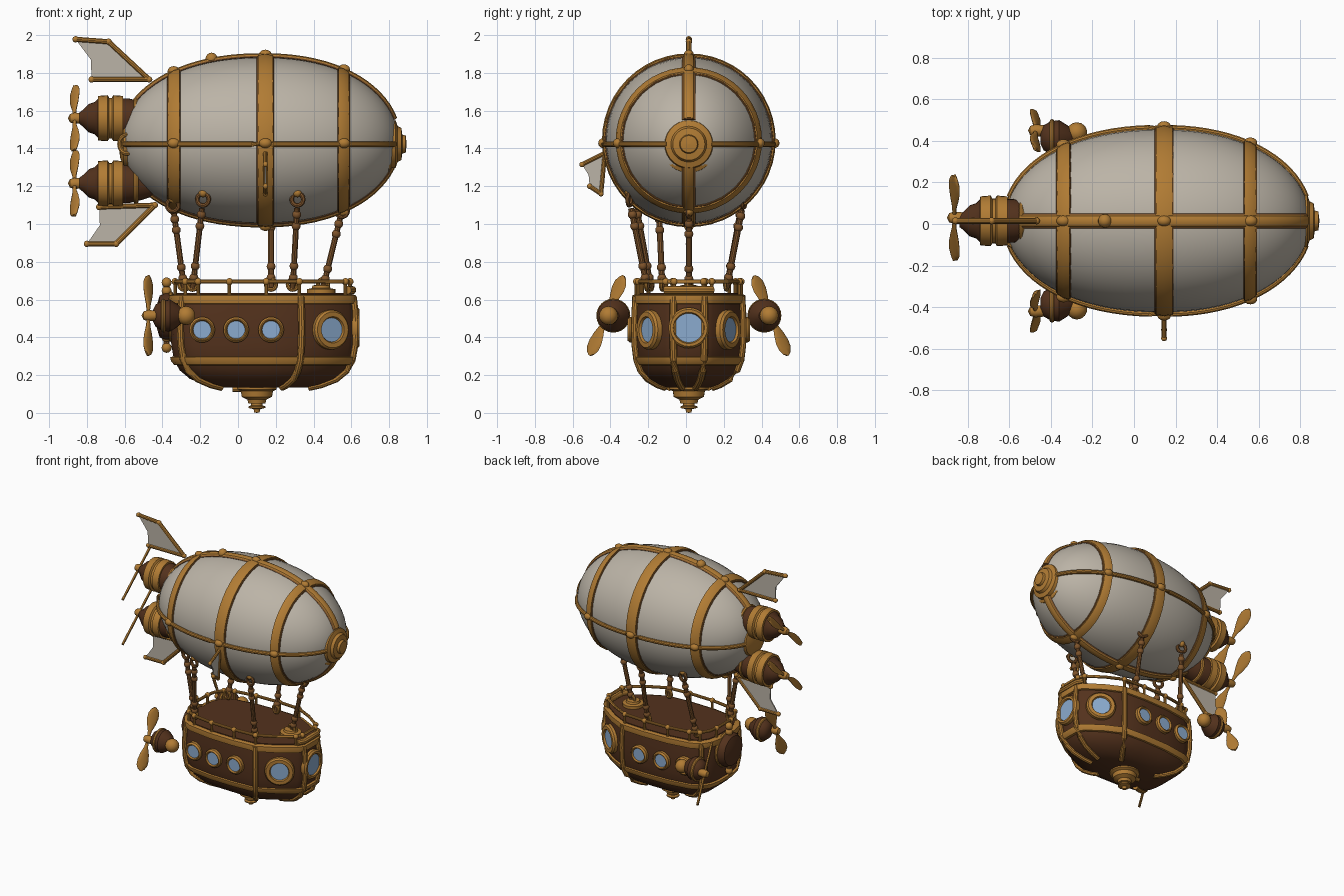
import bpy, bmesh, math
from mathutils import Vector, Matrix

if "Cube" in bpy.data.objects:
    bpy.data.objects.remove(bpy.data.objects["Cube"])

Y0, ZC, XC = 0.015, 1.443, 0.13      # centre lines of the envelope

def material(name, rgb):
    m = bpy.data.materials.new(name)
    m.diffuse_color = (*rgb, 1)
    m.use_nodes = True
    m.node_tree.nodes["Principled BSDF"].inputs["Base Color"].default_value = m.diffuse_color
    return m

GOLD = material("brass", (0.44, 0.20, 0.034))
GREY = material("canvas", (0.50, 0.455, 0.385))
BROWN = material("dark_wood", (0.088, 0.032, 0.012))
ROPE = material("old_bronze", (0.21, 0.088, 0.024))
BLUE = material("glass", (0.26, 0.41, 0.62))

def circle(n):
    return [(math.cos(2 * math.pi * i / n), math.sin(2 * math.pi * i / n)) for i in range(n)]

def finish(name, bm, mat, angle=35):
    bmesh.ops.recalc_face_normals(bm, faces=bm.faces)
    me = bpy.data.meshes.new(name)
    bm.to_mesh(me)
    bm.free()
    me.materials.append(mat)
    me.polygons.foreach_set("use_smooth", [True] * len(me.polygons))
    me.set_sharp_from_angle(angle=math.radians(angle))
    ob = bpy.data.objects.new(name, me)
    bpy.context.collection.objects.link(ob)

def loft(name, rings, mat, closed=False):
    """Skin equal-sized rings of points; cap the ends unless closed."""
    bm = bmesh.new()
    rs = [[bm.verts.new(p) for p in r] for r in rings]
    n = len(rs[0])
    for a, b in zip(rs, rs[1:] + (rs[:1] if closed else [])):
        for i in range(n):
            bm.faces.new((a[i], a[(i + 1) % n], b[(i + 1) % n], b[i]))
    if not closed:
        bm.faces.new(rs[0])
        bm.faces.new(rs[-1])
    finish(name, bm, mat)

def lathe(name, prof, loc, axis, mat, n=28, closed=False):
    """Turn (radius, height) points round an axis."""
    q = Vector(axis).to_track_quat('Z', 'Y')
    loft(name, [[Vector(loc) + q @ Vector((max(r, .001) * c, max(r, .001) * s, h)) for c, s in circle(n)]
                for r, h in prof], mat, closed)

def tube(name, pts, r, mat, closed=False, flat=(1, 1, 1)):
    """Round bar along a path; flat stretches the section per world axis."""
    pts = [Vector(p) for p in pts]
    m, rings, stretch = len(pts), [], Matrix.Diagonal(flat)
    for i, p in enumerate(pts):
        a = pts[i - 1] if (i or closed) else p
        b = pts[(i + 1) % m] if (i < m - 1 or closed) else p
        d = (b - a).normalized()
        ref = Vector((0, 1, 0)) if abs(d.z) >= 0.8 or abs(d.y) < 1e-4 else Vector((0, 0, 1))
        u = (ref - d * ref.dot(d)).normalized()
        v = d.cross(u)
        rings.append([p + stretch @ ((u * c + v * s) * r) for c, s in circle(10)])
    loft(name, rings, mat, closed)

def ball(name, loc, r, mat, scale=(1, 1, 1)):
    bm = bmesh.new()
    bmesh.ops.create_uvsphere(bm, u_segments=14, v_segments=8, radius=r)
    bmesh.ops.transform(bm, matrix=Matrix.Translation(loc) @ Matrix.Diagonal((*scale, 1)), verts=bm.verts)
    finish(name, bm, mat, 60)

def torus(name, loc, axis, R, r, mat):
    lathe(name, [(R + r * c, r * s) for c, s in circle(8)], loc, axis, mat, 24, True)

# ---------- envelope ----------
def rad(x):
    a = 0.75 if x < XC else 0.718
    return 0.44 * math.sqrt(max(0, 1 - (abs(x - XC) / a) ** 2.2))

xs = [XC + (0.75 if c < 0 else 0.718) * c for c in [-math.cos(math.pi * i / 40) for i in range(41)]]
lathe("envelope", [(rad(x), x) for x in xs], (0, Y0, ZC), (1, 0, 0), GREY, 48)
for x, w in ((-0.34, .06), (.145, .08), (.56, .054)):
    a, b = x - w / 2, x + w / 2
    lathe("envelope_band", [(rad(a) - .02, a), (rad(a) + .014, a), (rad(x) + .02, x), (rad(b) + .014, b),
                            (rad(b) - .02, b)], (0, Y0, ZC), (1, 0, 0), GOLD, 48, True)
    for e in (a, b):   # dark stitched seams beside each band
        torus("band_seam", (e, Y0, ZC), (1, 0, 0), rad(e) + .003, .006, ROPE)
    for k in range(4):  # joints where bands and ribs cross
        t, R = k * math.pi / 2, rad(x) + .014
        ball("band_joint", (x, Y0 + R * math.cos(t), ZC - .015 * (k % 2 == 0) + R * math.sin(t)),
             .026, GOLD, (1.3, 1, 1))
rib_x = [x for x in xs if -.607 < x < .83]
for s in (1, -1):
    tube("keel_rib", [(x, Y0, ZC + s * (rad(x) + .006)) for x in rib_x], .016, GOLD, flat=(1, 1.9, 1))
    tube("keel_seam", [(x, Y0, ZC + s * (rad(x) + .001)) for x in rib_x], .012, ROPE, flat=(1, 3, 1))
    tube("side_rib", [(x, Y0 + s * (rad(x) + .008), ZC - .02) for x in rib_x], .015, GOLD)
ball("keel_block", (-.14, Y0, ZC + rad(-.14) + .015), .033, GOLD)
# nose cap and tail ring
lathe("nose_cap", [(.10, .77), (.155, .785), (.15, .80), (.13, .81), (.125, .835), (.095, .845), (.085, .865),
                   (.05, .87), (.045, .888), (0, .893)], (0, Y0, ZC - .02), (1, 0, 0), GOLD)
lathe("tail_cap", [(.13, -.57), (.12, -.605), (.07, -.625), (0, -.63)], (0, Y0, ZC - .02), (1, 0, 0), GOLD)
torus("tail_ring", (-.585, Y0 - .12, ZC - .02), (-.6, -1, 0), .05, .012, GOLD)

# ---------- propellers and engines ----------
def propeller(name, hub, ang, length, width, pitch):
    """Two pitched blades in the yz plane."""
    hub = Vector(hub)
    up = Vector((0, math.cos(ang), math.sin(ang)))
    chord = (Vector((1, 0, 0)).cross(up) * .8 + Vector((.6 * pitch, 0, 0))).normalized()
    nrm = up.cross(chord)
    for d in (up, -up):
        loft(name + "_blade", [[hub + d * length * f + chord * width / 2 * w * c + nrm * .009 * s
                                for c, s in circle(12)] for f, w in
                               ((.05, .22), (.25, .35), (.45, .75), (.65, 1), (.82, .95), (.94, .6), (1, .12))], GOLD)
    lathe(name + "_hub", [(0, -.035), (.022, -.025), (.03, 0), (.026, .04), (.02, .07)], hub, (1, 0, 0), GOLD, 16)

for z in (1.56, 1.215):
    o = (0, Y0, z)
    lathe("tail_engine", [(.05, -.40), (.085, -.5), (.105, -.58), (.105, -.74), (.085, -.76), (.075, -.79),
                          (.045, -.82), (.03, -.84)], o, (1, 0, 0), BROWN)
    lathe("tail_engine_band", [(.08, -.61), (.118, -.61), (.122, -.66), (.108, -.668), (.108, -.682),
                               (.122, -.69), (.118, -.74), (.08, -.745)], o, (1, 0, 0), GOLD)
    torus("tail_engine_collar", (-.54, Y0, z), (1, 0, 0), .095, .014, GOLD)
    propeller("tail_propeller", (-.865, Y0 + .015, z), math.atan2(.175, .21), .265, .085, 1)

for s in (1, -1):
    y, z = Y0 + s * .40, .515
    lathe("side_engine", [(.03, -.45), (.06, -.435), (.08, -.4), (.085, -.36), (.06, -.32), (.03, -.29)],
          (0, y, z), (1, 0, 0), BROWN, 20)
    torus("side_engine_collar", (-.395, y, z), (1, 0, 0), .078, .012, GOLD)
    ball("side_engine_knob", (-.275, y + s * .025, z), .05, GOLD)
    propeller("side_propeller", (-.475, y + s * .035, z), math.atan2(.2, -.085 * s), .23, .085, s)

# ---------- fins ----------
def fin(name, pts, r=.014):
    """Canvas sheet with three framed edges; the last edge is free and hollow."""
    pts = [Vector(p) for p in pts]
    mid = (pts[0] + pts[3]) / 2
    hollow = mid + ((pts[1] + pts[2]) / 2 - mid) * .16
    n = (pts[1] - pts[0]).cross(pts[2] - pts[0]).normalized() * .0045
    loft(name + "_sheet", [[p + n * k for p in pts + [hollow]] for k in (-1, 1)], GREY)
    for a, b in zip(pts, pts[1:]):
        tube(name + "_frame", [a, b], r, GOLD)
    for p in pts:
        ball(name + "_joint", p, r * 1.2, GOLD)

fin("upper_fin", [(-.86, Y0, 1.978), (-.685, Y0, 1.965), (-.47, Y0, 1.765), (-.775, Y0, 1.765)])
fin("lower_fin", [(-.80, Y0, .895), (-.645, Y0, .895), (-.44, Y0, 1.10), (-.735, Y0, 1.09)])
fin("side_fin", [(.145, -.51, 1.20), (.145, -.45, 1.16), (.145, -.43, 1.375), (.145, -.55, 1.315)], .012)

# ---------- gondola ----------
half = [(-.345, .09), (-.33, .16), (-.29, .22), (-.22, .255), (-.05, .28), (.15, .285), (.33, .275),
        (.46, .21), (.58, .125), (.605, .08)]
plan = half + [(x, -y) for x, y in reversed(half)]
N = len(plan)
levels = [(.135, .45), (.15, .6), (.18, .78), (.225, .91), (.28, .985), (.36, 1.02), (.45, 1.03), (.54, 1.02), (.615, 1)]

def outline(z, s):
    return [Vector((XC + (x - XC) * s ** .85, Y0 + y * s, z)) for x, y in plan]

loft("gondola_hull", [outline(z, s) for z, s in levels], BROWN)
loft("gondola_rim", [outline(z, s) for z, s in ((.575, 1.0), (.58, 1.045), (.60, 1.055), (.622, 1.05), (.628, 1.0))], GOLD)
loft("gondola_deck", [outline(.62, .96), outline(.634, .96)], BROWN)
loft("gondola_lower_band", [outline(z, s) for z, s in ((.25, .92), (.255, .985), (.275, 1.025), (.295, 1.035), (.3, .98))], GOLD)
for i in (2, 6, 9):
    for k in (i, N - 1 - i):
        tube("gondola_rib", [outline(z, s * 1.015)[k] for z, s in levels], .019, GOLD)
# deck railing
tube("railing", outline(.695, .97), .011, GOLD, True)
for i, p in enumerate(outline(.695, .97)):
    if i not in (1, 7, N - 2, N - 8):
        tube("railing_post", [(p.x, p.y, .62), p], .01, GOLD)
        ball("railing_knob", p, .019, GOLD)
tube("bow_bar", outline(.65, 1.0)[8:12], .022, GOLD)
lathe("deck_hatch", [(.075, .63), (.075, .655), (.05, .66), (.045, .675), (0, .68)], (.44, Y0, 0), (0, 0, 1), GOLD)

# windows
def window(loc, nrm, R, r):
    lathe("window_frame", [(r, -.03), (R, -.03), (R, .018), (R - .01, .03), (r + .008, .03), (r, .014)],
          loc, nrm, GOLD, 28, True)
    lathe("window_glass", [(r + .003, .01), (r + .003, .018)], loc, nrm, BLUE)

for s in (1, -1):
    for x, y in ((-.19, .272), (-.01, .290), (.175, .294)):
        window((x, Y0 + s * y, .44), (.0, s, 0), .068, .045)
    window((.487, Y0 + s * .202, .44), (.51, s * .86, 0), .105, .062)
window((.614, Y0, .45), (1, 0, 0), .108, .075)

# stern drum, rudder post and belly pod
lathe("stern_drum", [(.12, -.30), (.125, -.385), (.11, -.415), (.06, -.43), (0, -.432)], (0, Y0, .51), (1, 0, 0), BROWN)
torus("stern_drum_ring", (-.355, Y0, .51), (1, 0, 0), .122, .012, GOLD)
tube("rudder_post", [(-.378, Y0, .33), (-.378, Y0, .70)], .016, ROPE)
for z in (.345, .40, .645, .69):
    ball("rudder_knob", (-.378, Y0, z), .027, GOLD)
lathe("belly_pod", [(.06, .17), (.105, .15), (.105, .125), (.085, .115), (.08, .085), (.05, .07), (.045, .05)],
      (.1, Y0, 0), (0, 0, 1), GOLD)
lathe("belly_tip", [(.03, .06), (.03, .04), (.045, .034), (.045, .026), (.018, .02), (.014, .003), (0, 0)],
      (.1, Y0, 0), (0, 0, 1), GOLD, 16)
tube("belly_pipe", [(-.03, Y0, .125), (.1, Y0, .125)], .016, GOLD)

# ---------- suspension rods ----------
rods = [((.55, 0, 1.07), (.45, 0, .66)), ((.175, .29, 1.12), (.175, .2, .66)), ((.315, -.315, 1.13), (.29, -.22, .66)),
        ((-.345, -.16, 1.10), (-.285, -.14, .66))]
rods += [((-.185, s * .285, 1.13), (-.24, s * .2, .66)) for s in (1, -1)]
for a, b in rods:
    a, b = Vector(a) + Vector((0, Y0, 0)), Vector(b) + Vector((0, Y0, 0))
    tube("suspension_rod", [a.lerp(b, .1), b], .016, ROPE)
    torus("rod_top_ring", a, (.3, 1, 0), .032, .012, ROPE)
    ball("rod_anchor", a + Vector((0, 0, .035)), .024, GOLD)
    for f in (.17, .3, .75, .88):
        ball("rod_knuckle", a.lerp(b, f), .024, ROPE)
    torus("rod_foot_ring", b + Vector((0, 0, .02)), (.3, 1, 0), .028, .011, GOLD)
